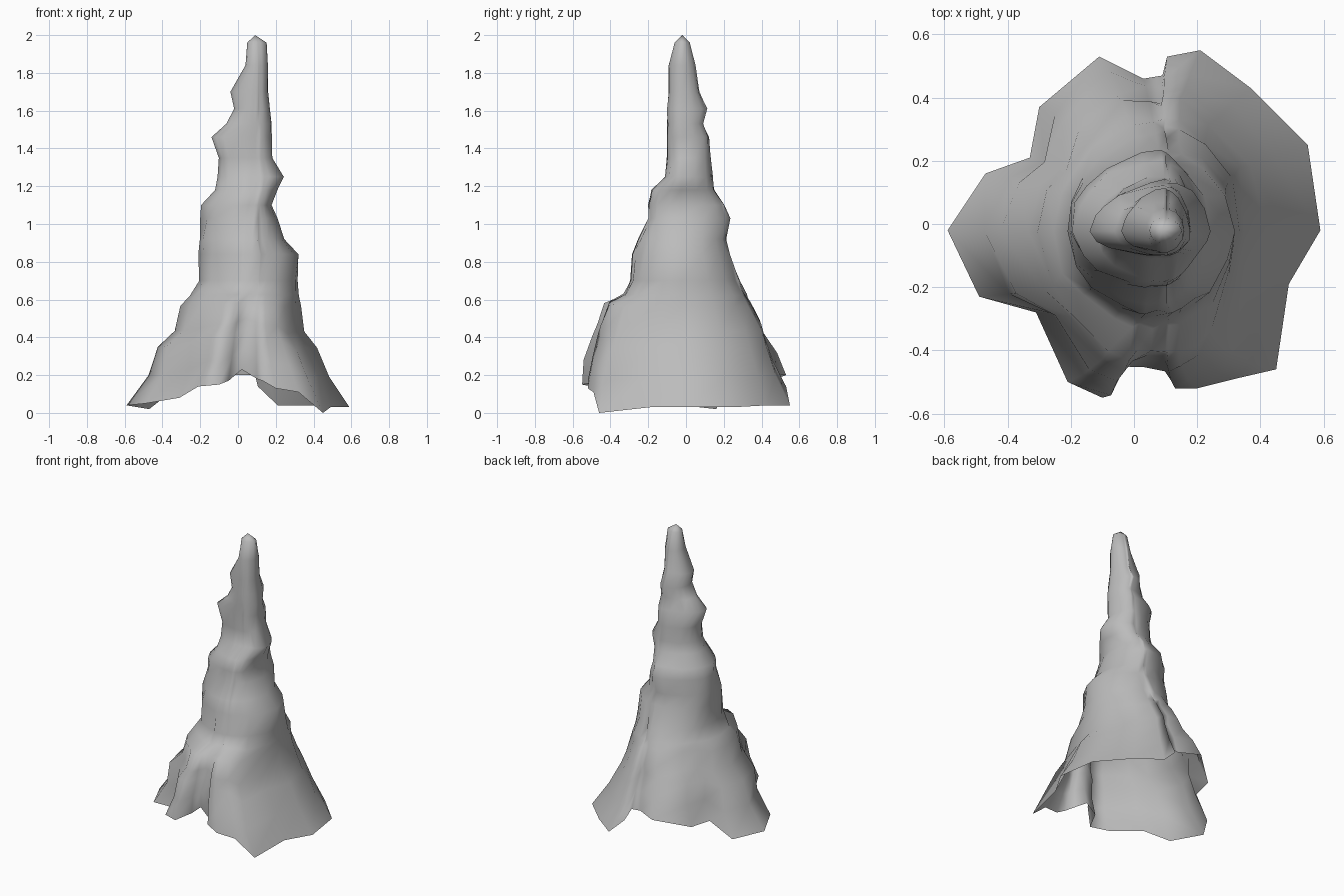
import bpy
import bmesh
import math
import random

random.seed(4)

# Remove the default object only
default_cube = bpy.data.objects.get("Cube")
if default_cube:
    bpy.data.objects.remove(default_cube, do_unlink=True)

# Ragged open hem, counter-clockwise from the left side: x, y, z in hundredths
HEM = [
    (59, -2, 3), (55, 25, 3), (37, 43, 4), (21, 55, 4), (10.5, 53, 14),
    (9, 47, 20), (3, 46, 20), (-11, 53, 20), (-30, 37, 14), (-33, 21, 13),
    (-47, 16, 2), (-59, -2, 4), (-49, -23, 5), (-31, -28, 8), (-21, -50, 14),
    (-10, -55, 15), (-5, -44, 17), (2, -44, 23), (10, -46, 18), (13, -52, 17),
    (20, -52, 13), (32, -49, 11), (45, -46, 0), (49, -19, 3),
]
HALF_WIDTH, HALF_DEPTH = 59, 55

# Outline of the column by height: z, x min, x max, y min, y max in hundredths
RINGS = [
    (17, -48, 49, -53, 49), (33, -43, 41, -49, 43), (42, -34, 36, -47, 41),
    (56, -30, 34, -43, 34), (62, -26, 33, -33, 32), (70, -21, 32, -29, 28),
    (84, -21, 32, -28, 23), (92, -21, 24, -25, 21), (103, -20, 21, -20, 23),
    (110, -19, 18, -20, 20), (118, -12, 21, -18, 15), (125, -11, 24, -11, 14),
    (135, -10, 18, -10, 13), (146, -14, 18, -10, 12), (153, -6, 18, -10, 9),
    (161, -2, 17, -10, 11), (170, -4, 16, -9, 7), (184, 4, 16, -9, 5),
    (196, 5, 15, -6, 2),
]
TIP = (9, -2, 200)
SKIRT_TOP = 65  # above this height the lobes of the hem have faded out


def axis_at(z):
    """Centre line of the leaning column."""
    lean = min(1, z / 120)
    return 9 * lean, -2 * lean


def stretch(unit, centre, low, high):
    """Scale a unit coordinate towards the lower or upper limit."""
    return centre + unit * (high - centre if unit > 0 else centre - low)


def ring_point(hem_point, ring):
    """Blend the lobed hem outline into a lopsided oval."""
    hx, hy, hz = hem_point
    z, x_min, x_max, y_min, y_max = ring
    ux, uy = hx / HALF_WIDTH, hy / HALF_DEPTH
    angle = math.atan2(uy, ux)
    fade = max(0, 1 - z / SKIRT_TOP)
    lobes = fade ** 0.7
    rough = 1 + random.uniform(-0.03, 0.03)
    ux = (ux * lobes + math.cos(angle) * (1 - lobes)) * rough
    uy = (uy * lobes + math.sin(angle) * (1 - lobes)) * rough
    cx, cy = axis_at(z)
    return (stretch(ux, cx, x_min, x_max),
            stretch(uy, cy, y_min, y_max),
            z + hz * fade)


def add_vertex(bm, point):
    return bm.verts.new([value / 100 for value in point])


def bridge(bm, lower, upper):
    """Join two loops of equal length with quads."""
    count = len(lower)
    for i in range(count):
        j = (i + 1) % count
        bm.faces.new((lower[i], lower[j], upper[j], upper[i]))


# Rock shell, open underneath
bm = bmesh.new()
loop = [add_vertex(bm, point) for point in HEM]
for ring in RINGS:
    next_loop = [add_vertex(bm, ring_point(point, ring)) for point in HEM]
    bridge(bm, loop, next_loop)
    loop = next_loop

# Rounded tip
tip = add_vertex(bm, TIP)
for i, vertex in enumerate(loop):
    bm.faces.new((vertex, loop[(i + 1) % len(loop)], tip))

for face in bm.faces:
    face.smooth = True
mesh = bpy.data.meshes.new("rock_spire")
bm.to_mesh(mesh)
bm.free()

# Plain stone colour
stone = bpy.data.materials.new("stone_grey")
stone.use_nodes = True
colour = (0.5, 0.5, 0.5, 1)
stone.diffuse_color = colour
stone.node_tree.nodes["Principled BSDF"].inputs["Base Color"].default_value = colour
mesh.materials.append(stone)

rock_spire = bpy.data.objects.new("rock_spire", mesh)
bpy.context.collection.objects.link(rock_spire)
